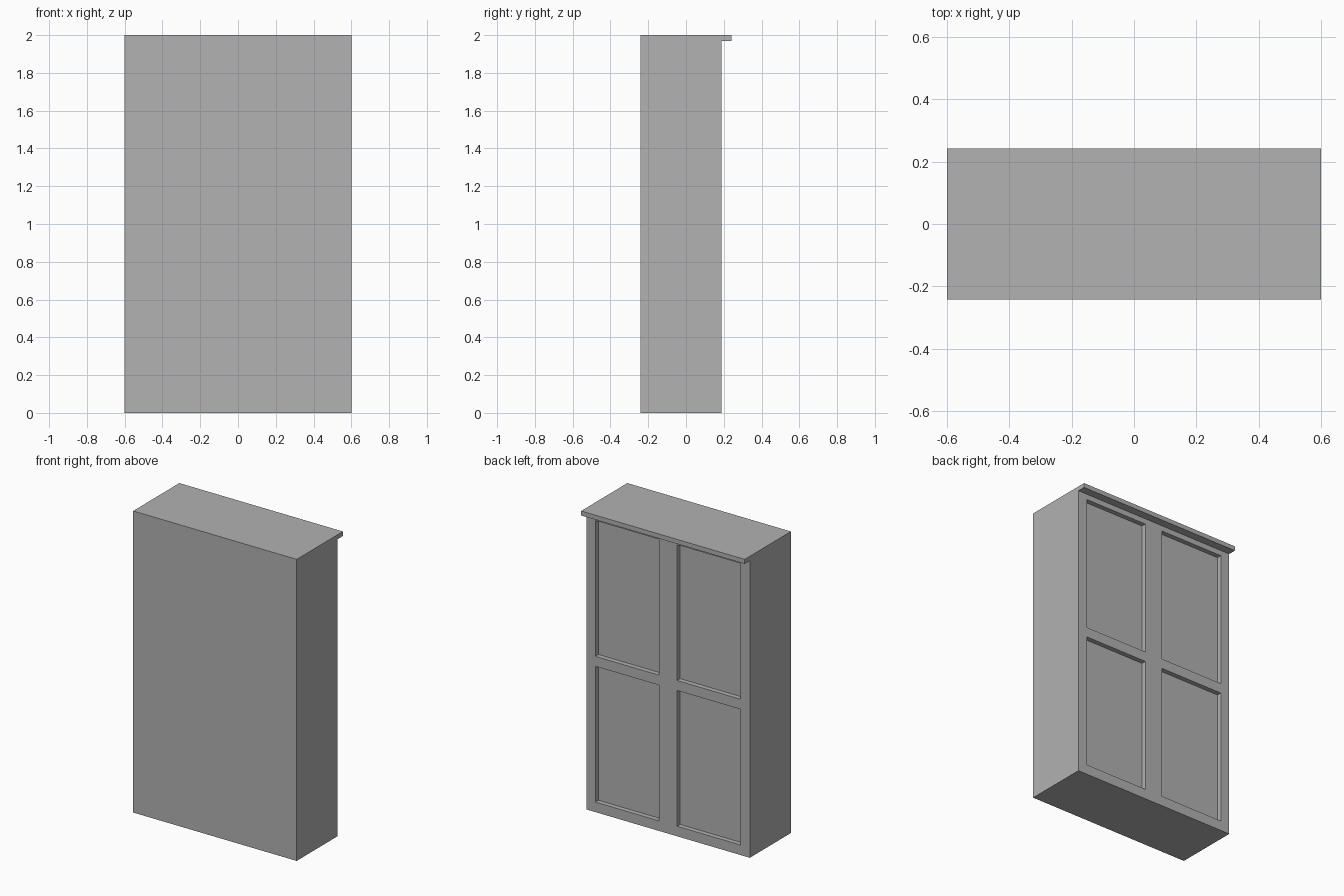
import bpy
import bmesh
from mathutils import Vector

cube = bpy.data.objects.get("Cube")
if cube:
    bpy.data.objects.remove(cube)

# Overall sizes
HALF_W, HEIGHT = 0.6, 2.0
FRONT, BACK, LIP_BACK = -0.242, 0.188, 0.242
LIP_BOTTOM = 1.97
RECESS = 0.032
BORDER = 1 / 15            # frame width around and between panels
PANEL_X = (BORDER, HALF_W - BORDER)
PANEL_Z = ((BORDER, 1 - BORDER / 2), (1 + BORDER / 2, HEIGHT - BORDER))

grey = bpy.data.materials.new("plain grey")
grey.use_nodes = True
grey.diffuse_color = (0.445, 0.445, 0.445, 1)
grey.node_tree.nodes["Principled BSDF"].inputs["Base Color"].default_value = grey.diffuse_color


def cut(bm, point, normal):
    bmesh.ops.bisect_plane(bm, geom=bm.verts[:] + bm.edges[:] + bm.faces[:],
                           plane_co=point, plane_no=normal, dist=1e-5)


def push(bm, faces, distance):
    """Extrude a group of faces along y."""
    new = bmesh.ops.extrude_face_region(bm, geom=faces)["geom"]
    bmesh.ops.delete(bm, geom=faces, context="FACES_ONLY")
    verts = [g for g in new if isinstance(g, bmesh.types.BMVert)]
    bmesh.ops.translate(bm, vec=(0, distance, 0), verts=verts)


def in_panel(face):
    c = face.calc_center_median()
    return (PANEL_X[0] < abs(c.x) < PANEL_X[1]
            and any(low < c.z < high for low, high in PANEL_Z))


# Cabinet carcass
bm = bmesh.new()
bmesh.ops.create_cube(bm, size=1)
bmesh.ops.scale(bm, vec=(2 * HALF_W, BACK - FRONT, HEIGHT), verts=bm.verts)
bmesh.ops.translate(bm, vec=(0, (BACK + FRONT) / 2, HEIGHT / 2), verts=bm.verts)

# Grid lines for the panels and the top lip
for x in PANEL_X:
    for side in (-1, 1):
        cut(bm, Vector((side * x, 0, 0)), Vector((1, 0, 0)))
for z in [z for span in PANEL_Z for z in span] + [LIP_BOTTOM]:
    cut(bm, Vector((0, 0, z)), Vector((0, 0, 1)))

# Recessed panels and projecting top lip on the back
back = [f for f in bm.faces if f.normal.y > 0.9]
panels = [f for f in back if in_panel(f)]
lip = [f for f in back if f.calc_center_median().z > LIP_BOTTOM]
push(bm, panels, -RECESS)
push(bm, lip, LIP_BACK - BACK)
bmesh.ops.recalc_face_normals(bm, faces=bm.faces)

mesh = bpy.data.meshes.new("cabinet")
bm.to_mesh(mesh)
bm.free()
mesh.materials.append(grey)
bpy.context.collection.objects.link(bpy.data.objects.new("cabinet", mesh))
